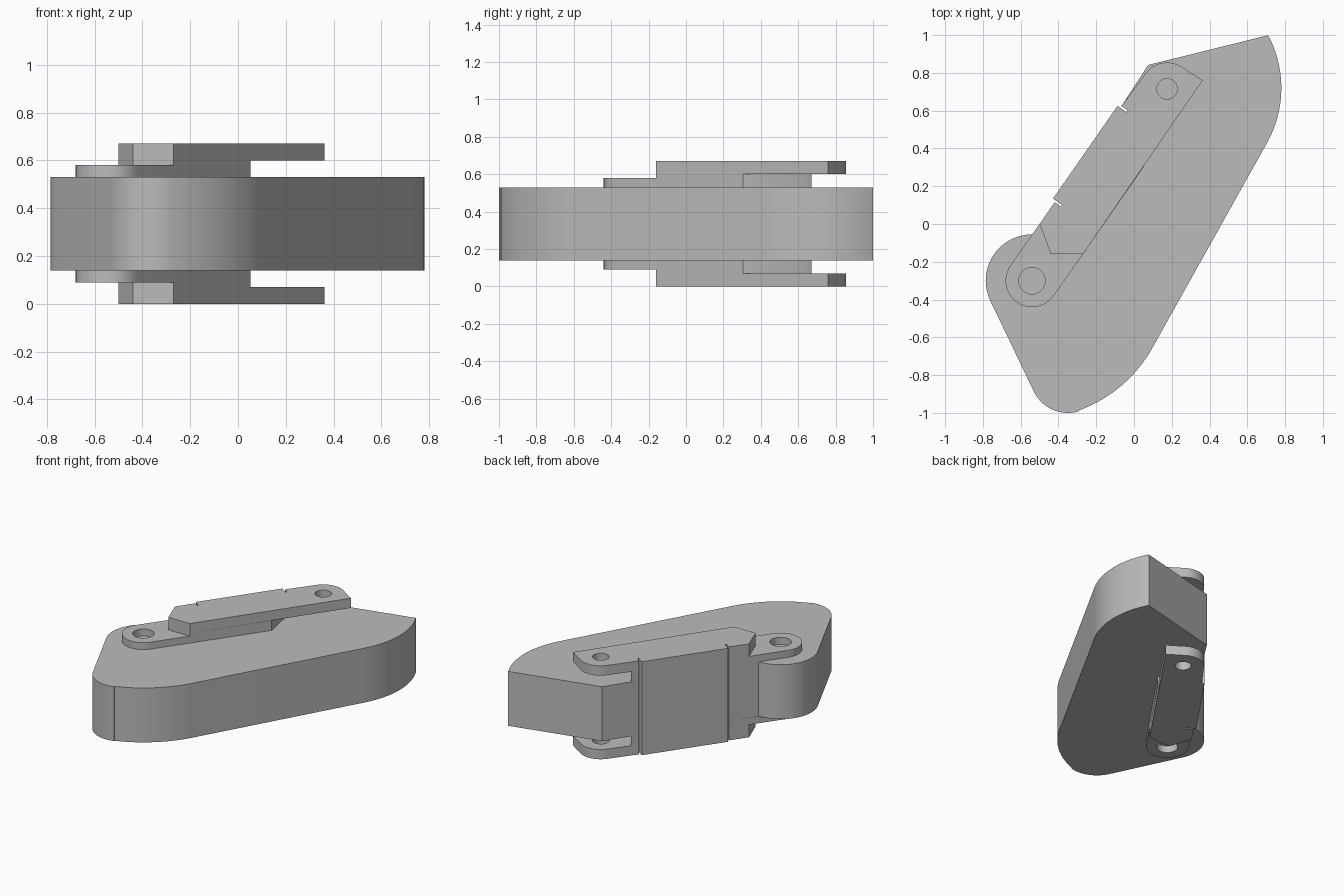
import bpy, bmesh, math
from mathutils import Vector

cube = bpy.data.objects.get("Cube")
if cube:
    bpy.data.objects.remove(cube, do_unlink=True)

grey = bpy.data.materials.new("light grey")
grey.use_nodes = True
colour = (0.5, 0.5, 0.5, 1)
grey.diffuse_color = colour
grey.node_tree.nodes["Principled BSDF"].inputs["Base Color"].default_value = colour

MID = 0.335                      # mirror plane height
PIN = (-0.54, -0.30)             # lower pivot
TIP = (0.175, 0.715)             # upper hole


def arc(c, r, start, end, n=24):
    steps = [math.radians(start + (end - start) * i / n) for i in range(n + 1)]
    return [(c[0] + r * math.cos(a), c[1] + r * math.sin(a)) for a in steps]


def circle(c, r):
    return arc(c, r, 0, 360, 40)[:-1]


def slab(name, loops, z0, z1):
    """Extrude a filled outline (further loops are holes) from z0 to z1."""
    curve = bpy.data.curves.new(name, "CURVE")
    curve.dimensions = "2D"
    curve.fill_mode = "BOTH"
    curve.extrude = (z1 - z0) / 2
    for loop in loops:
        spline = curve.splines.new("POLY")
        spline.points.add(len(loop) - 1)
        for point, (x, y) in zip(spline.points, loop):
            point.co = (x, y, 0, 1)
        spline.use_cyclic_u = True
    helper = bpy.data.objects.new(name + "_outline", curve)
    bpy.context.collection.objects.link(helper)
    bpy.context.view_layer.update()
    graph = bpy.context.evaluated_depsgraph_get()
    mesh = bpy.data.meshes.new_from_object(helper.evaluated_get(graph))
    bpy.data.objects.remove(helper, do_unlink=True)

    bm = bmesh.new()
    bm.from_mesh(mesh)
    bmesh.ops.remove_doubles(bm, verts=bm.verts, dist=0.0002)
    bmesh.ops.translate(bm, verts=bm.verts, vec=(0, 0, (z0 + z1) / 2))
    bmesh.ops.recalc_face_normals(bm, faces=bm.faces)
    bm.to_mesh(mesh)
    bm.free()
    mesh.materials.clear()
    mesh.materials.append(grey)
    obj = bpy.data.objects.new(name, mesh)
    bpy.context.collection.objects.link(obj)
    bpy.ops.object.select_all(action="DESELECT")
    obj.select_set(True)
    bpy.context.view_layer.objects.active = obj
    bpy.ops.object.shade_smooth_by_angle(angle=math.radians(30))


def pair(name, loops, z0, z1):
    slab("upper_" + name, loops, z0, z1)
    slab("lower_" + name, loops, 2 * MID - z1, 2 * MID - z0)


# Straight spine edge: s runs along it, d stands out from it
along = Vector((0.57, 0.82)).normalized()
out = Vector((-along.y, along.x))


def edge(s, d=0.0):
    return tuple(Vector((-0.50, 0.0)) + along * s + out * d)


# Raised spine pad between two narrow grooves
spine = [edge(s, d) for s, d in (
    (0.14, 0), (0.14, -0.04), (0.151, -0.04), (0.151, 0.018),
    (0.749, 0.018), (0.749, -0.04), (0.76, -0.04), (0.76, 0))]

# Thick main body
body = (arc((0.185, 0.72), 0.595, 28, -29)
        + arc(PIN, 0.73, -29, -70)
        + arc((-0.35, -0.80), 0.20, -72, -155)
        + arc(PIN, 0.245, 205, 89)
        + spine + [(0.075, 0.842)])
slab("main_body", [body], 0.14, 0.53)

# Bracket layers, above and below the body
heel = [(-0.27, -0.16), (-0.44, -0.16), (-0.50, 0.0)]
spacer = heel + spine + [edge(0.818), (-0.01, 0.63), (0.053, 0.305)]
pair("bracket_spacer", [spacer], 0.53, 0.60)

plate = heel + spine + arc(TIP, 0.14, 145, 58) + [(0.363, 0.76)]
pair("bracket_plate", [plate, circle(TIP, 0.054)], 0.60, 0.67)

# Rounded pivot arms with pin holes
arm = arc(PIN, 0.14, 145, 325) + heel
pair("pivot_arm", [arm, circle(PIN, 0.07)], 0.53, 0.58)
